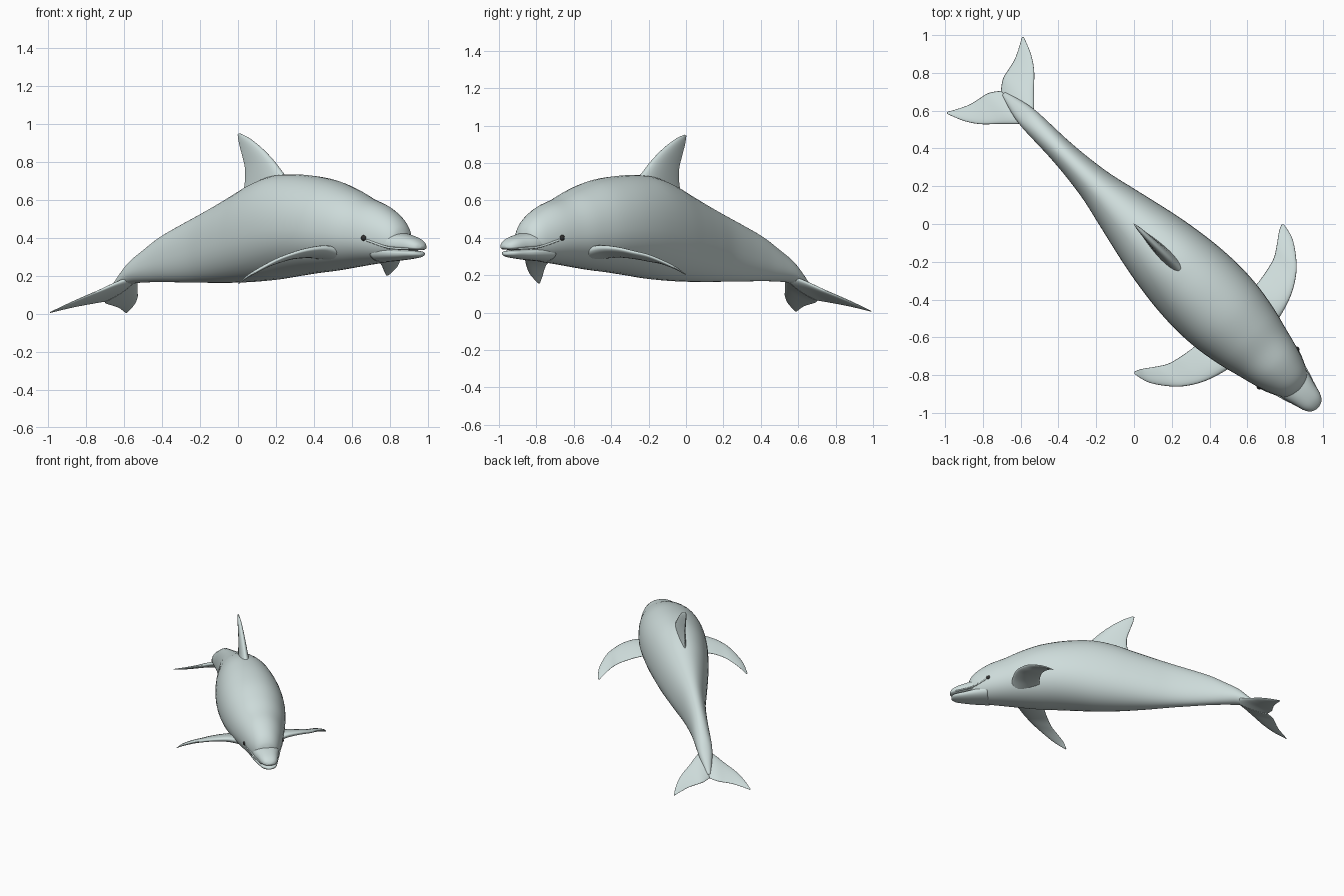
import bpy, bmesh
from math import sin, cos, pi, sqrt
from mathutils import Vector

R = sqrt(0.5)


def place(u, t, z):
    """u = distance along the diagonal spine, t = sideways offset, z = height."""
    return Vector((u + t * R, -u + t * R, z))


def material(name, rgb):
    m = bpy.data.materials.new(name)
    m.diffuse_color = (*rgb, 1)
    return m


SKIN = material("skin", (0.62, 0.72, 0.71))
DARK = material("eye_dark", (0.03, 0.03, 0.03))


def resample(rows, n):
    """Catmull-Rom smoothing between the given sections."""
    out = []
    for i in range(len(rows) - 1):
        quad = [rows[max(i - 1, 0)], rows[i], rows[i + 1], rows[min(i + 2, len(rows) - 1)]]
        for k in range(n):
            s = k / n
            out.append([0.5 * (2 * b + (c - a) * s + (2 * a - 5 * b + 4 * c - d) * s * s
                               + (3 * b - a - 3 * c + d) * s ** 3) for a, b, c, d in zip(*quad)])
    return out + [list(rows[-1])]


def loft(name, rings):
    bm = bmesh.new()
    loops = [[bm.verts.new(place(*p)) for p in ring] for ring in rings]
    n = len(loops[0])
    for a, b in zip(loops, loops[1:]):
        for k in range(n):
            bm.faces.new((a[k], a[(k + 1) % n], b[(k + 1) % n], b[k]))
    bm.faces.new(loops[0])
    bm.faces.new(loops[-1])
    bmesh.ops.recalc_face_normals(bm, faces=bm.faces)
    me = bpy.data.meshes.new(name)
    bm.to_mesh(me)
    bm.free()
    for p in me.polygons:
        p.use_smooth = True
    me.materials.append(SKIN)
    ob = bpy.data.objects.new(name, me)
    bpy.context.collection.objects.link(ob)
    return ob


def hull(name, rows, mid=0.45, power=0.95, sides=40):
    """Loft oval sections given as (u, top z, bottom z, half width)."""
    def ring(u, top, bot, w):
        zc = bot + mid * (top - bot)
        pts = []
        for k in range(sides):
            c, s = cos(2 * pi * k / sides), sin(2 * pi * k / sides)
            cs = abs(c) ** power * (1 if c > 0 else -1)
            ss = abs(s) ** power * (1 if s > 0 else -1)
            pts.append((u, w * cs, zc + ss * ((top - zc) if s > 0 else (zc - bot))))
        return pts
    return loft(name, [ring(*r) for r in resample(rows, 6)])


def blade(name, rows, normal, side=1, sides=24):
    """Loft foil sections given as (leading point, trailing point, thickness)."""
    rings = []
    for r in resample(rows, 6):
        a, b, th = Vector(r[:3]), Vector(r[3:6]), max(r[6], 0.002)
        ring = []
        for k in range(sides):
            ang = 2 * pi * k / sides
            f = (1 - cos(ang)) / 2
            p = a.lerp(b, f) + Vector(normal) * (th / 2 * sin(ang) * (1.25 - 0.7 * f))
            ring.append((p.x, p.y * side, p.z))
        rings.append(ring)
    return loft(name, rings)


# Body from tail stock to melon
hull("body", [
    (-0.69, 0.095, 0.075, 0.012), (-0.65, 0.155, 0.10, 0.03), (-0.60, 0.222, 0.14, 0.048),
    (-0.55, 0.285, 0.16, 0.058), (-0.48, 0.345, 0.166, 0.062), (-0.40, 0.408, 0.168, 0.066),
    (-0.30, 0.466, 0.166, 0.078), (-0.20, 0.52, 0.165, 0.098), (-0.10, 0.575, 0.163, 0.13),
    (0.0, 0.632, 0.165, 0.163), (0.10, 0.69, 0.17, 0.194), (0.20, 0.728, 0.18, 0.218),
    (0.30, 0.735, 0.197, 0.234), (0.40, 0.726, 0.213, 0.239), (0.50, 0.703, 0.226, 0.23),
    (0.60, 0.658, 0.243, 0.205), (0.68, 0.612, 0.257, 0.176), (0.75, 0.58, 0.268, 0.15),
    (0.80, 0.545, 0.278, 0.126), (0.84, 0.505, 0.293, 0.10), (0.865, 0.462, 0.315, 0.07),
    (0.876, 0.42, 0.35, 0.025)])

# Beak: upper and lower jaw
hull("upper_beak", [
    (0.77, 0.45, 0.345, 0.11), (0.85, 0.43, 0.336, 0.096), (0.90, 0.416, 0.335, 0.077),
    (0.94, 0.398, 0.335, 0.062), (0.963, 0.378, 0.338, 0.042), (0.973, 0.36, 0.346, 0.014)],
    mid=0.3, power=0.85)
hull("lower_jaw", [
    (0.77, 0.36, 0.273, 0.11), (0.85, 0.345, 0.281, 0.09), (0.90, 0.337, 0.288, 0.072),
    (0.94, 0.332, 0.295, 0.056), (0.958, 0.327, 0.302, 0.036), (0.966, 0.318, 0.308, 0.012)],
    mid=0.65, power=0.85)

# Dorsal fin
blade("dorsal_fin", [
    (0.30, 0, 0.67, 0.02, 0, 0.60, 0.085), (0.237, 0, 0.742, 0.036, 0, 0.695, 0.065),
    (0.185, 0, 0.81, 0.036, 0, 0.77, 0.05), (0.125, 0, 0.873, 0.02, 0, 0.84, 0.038),
    (0.06, 0, 0.925, 0.005, 0, 0.90, 0.025), (0.01, 0, 0.951, -0.002, 0, 0.945, 0.006)],
    (0, 1, 0))

for label, side, droop in (("left", 1, 0.045), ("right", -1, 0.0)):
    # Pectoral flippers (the right one hangs a little lower)
    blade(label + "_flipper", [
        (0.64, 0.13, 0.325, 0.49, 0.13, 0.305, 0.07),
        (0.628, 0.22, 0.345, 0.485, 0.23, 0.30, 0.055),
        (0.605, 0.318, 0.338 + droop * 0.1, 0.474, 0.325, 0.285, 0.04),
        (0.572, 0.40, 0.315 + droop * 0.2, 0.46, 0.396, 0.262 + droop * 0.2, 0.032),
        (0.53, 0.467, 0.28 + droop * 0.5, 0.435, 0.453, 0.235 + droop * 0.5, 0.026),
        (0.46, 0.537, 0.215 + droop * 0.8, 0.405, 0.512, 0.195 + droop * 0.8, 0.018),
        (0.398, 0.56, 0.16 + droop, 0.392, 0.55, 0.157 + droop, 0.005)], (0, 0, 1), side)
    # Tail flukes
    blade(label + "_fluke", [
        (-0.53, 0.0, 0.20, -0.705, 0.0, 0.066, 0.055),
        (-0.578, 0.07, 0.165, -0.732, 0.055, 0.054, 0.042),
        (-0.625, 0.135, 0.125, -0.742, 0.115, 0.044, 0.03),
        (-0.67, 0.20, 0.088, -0.752, 0.17, 0.034, 0.022),
        (-0.722, 0.25, 0.05, -0.768, 0.22, 0.022, 0.015),
        (-0.787, 0.288, 0.008, -0.791, 0.28, 0.006, 0.005)], (0, 0, 1), side)

    # Eyes
    bpy.ops.mesh.primitive_uv_sphere_add(segments=20, ring_count=12, radius=0.016,
                                         location=place(0.762, side * 0.138, 0.40))
    eye = bpy.context.object
    eye.name = label + "_eye"
    eye.data.materials.append(DARK)
    bpy.ops.object.shade_smooth()

    # Raised lip line running back to the corner of the mouth
    cu = bpy.data.curves.new(label + "_lip", 'CURVE')
    cu.dimensions = '3D'
    cu.bevel_depth = 0.006
    cu.bevel_resolution = 3
    cu.use_fill_caps = True
    path = [(0.94, 0.057, 0.343), (0.90, 0.073, 0.344), (0.86, 0.092, 0.349),
            (0.825, 0.107, 0.362), (0.795, 0.126, 0.378), (0.775, 0.137, 0.388)]
    sp = cu.splines.new('POLY')
    pts = resample(path, 4)
    sp.points.add(len(pts) - 1)
    for p, (u, t, z) in zip(sp.points, pts):
        p.co = (*place(u, t * side, z), 1)
    cu.materials.append(SKIN)
    bpy.context.collection.objects.link(bpy.data.objects.new(label + "_lip", cu))
